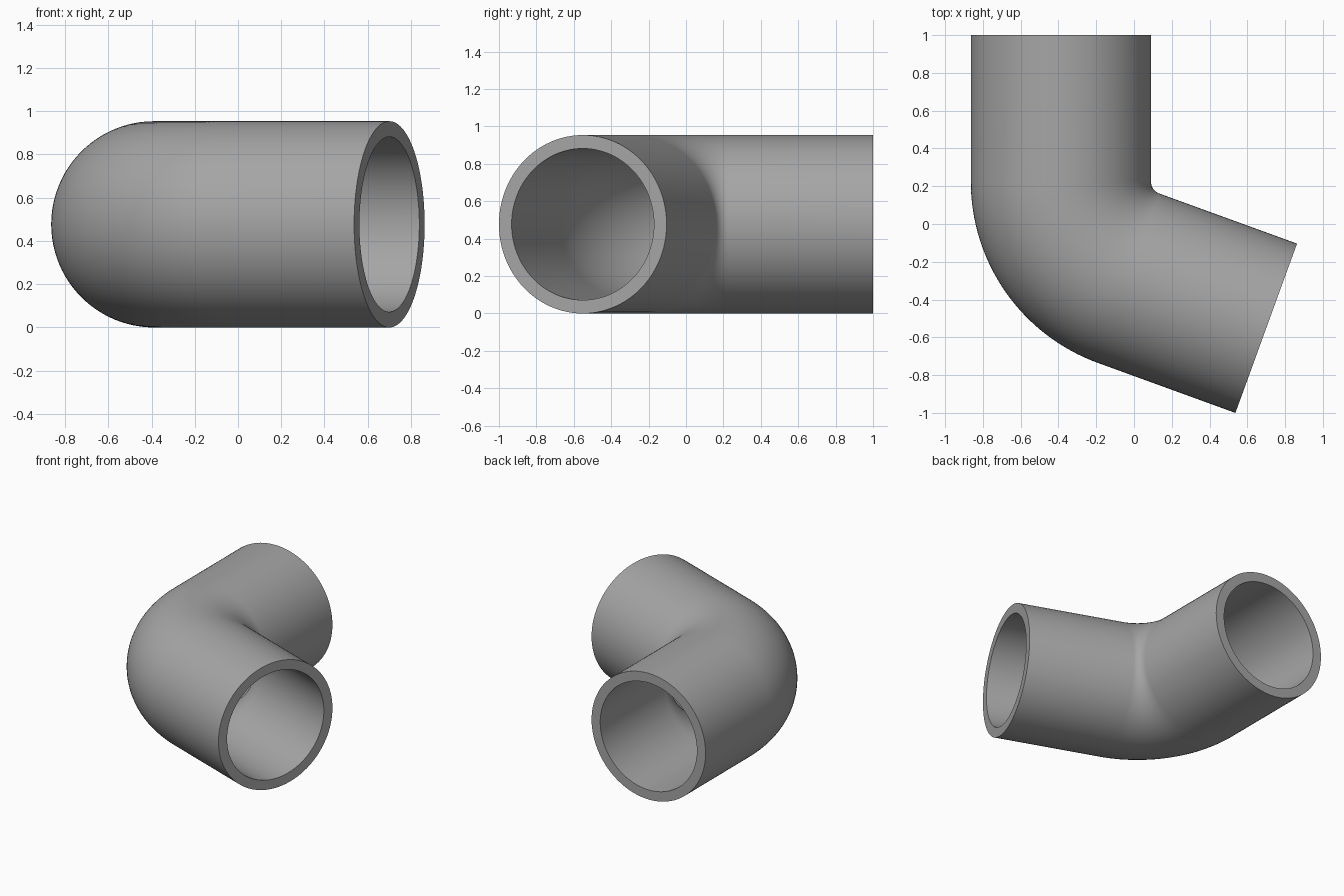
import bpy, bmesh, math
from mathutils import Vector

if "Cube" in bpy.data.objects:
    bpy.data.objects.remove(bpy.data.objects["Cube"])

R_OUT, R_IN = 0.477, 0.405        # pipe outer and bore radius
BEND_R = 0.545                    # bend radius of the centre line
CENTRE = Vector((0.158, 0.225, R_OUT))
ANGLE = math.radians(70)
SIDES, STEPS = 96, 32

mat = bpy.data.materials.new("grey_metal")
mat.diffuse_color = (0.38, 0.38, 0.38, 1)
mat.use_nodes = True
mat.node_tree.nodes["Principled BSDF"].inputs["Base Color"].default_value = mat.diffuse_color

# Centre line: straight leg, 70 degree bend, straight leg; each stop has a
# position and the direction pointing away from the bend centre
first = Vector((-1, 0, 0))
last = Vector((-math.cos(ANGLE), -math.sin(ANGLE), 0))
stops = [(Vector((CENTRE.x - BEND_R, 1.0, R_OUT)), first)]
for i in range(STEPS + 1):
    a = ANGLE * i / STEPS
    out = Vector((-math.cos(a), -math.sin(a), 0))
    stops.append((CENTRE + out * BEND_R, out))
stops.append((Vector((0.70, -0.552, R_OUT)), last))

bm = bmesh.new()


def sweep(radius):
    """Rings of vertices along the centre line, skinned into a tube."""
    rings = []
    for pos, out in stops:
        ring = []
        for k in range(SIDES):
            t = 2 * math.pi * k / SIDES
            ring.append(bm.verts.new(
                pos + radius * (math.cos(t) * out + math.sin(t) * Vector((0, 0, 1)))))
        rings.append(ring)
    for a, b in zip(rings, rings[1:]):
        join(a, b)
    return rings


def join(a, b):
    for k in range(SIDES):
        n = (k + 1) % SIDES
        bm.faces.new((a[k], a[n], b[n], b[k]))


# Outer wall, bore and the two flat end rims
outer = sweep(R_OUT)
bore = sweep(R_IN)
for end in (0, -1):
    join(outer[end], bore[end])
bmesh.ops.recalc_face_normals(bm, faces=bm.faces)

mesh = bpy.data.meshes.new("pipe_elbow")
bm.to_mesh(mesh)
bm.free()
mesh.materials.append(mat)
elbow = bpy.data.objects.new("pipe_elbow", mesh)
bpy.context.collection.objects.link(elbow)

# Smooth walls with crisp rims
bpy.context.view_layer.objects.active = elbow
elbow.select_set(True)
bpy.ops.object.shade_smooth_by_angle(angle=math.radians(35))
